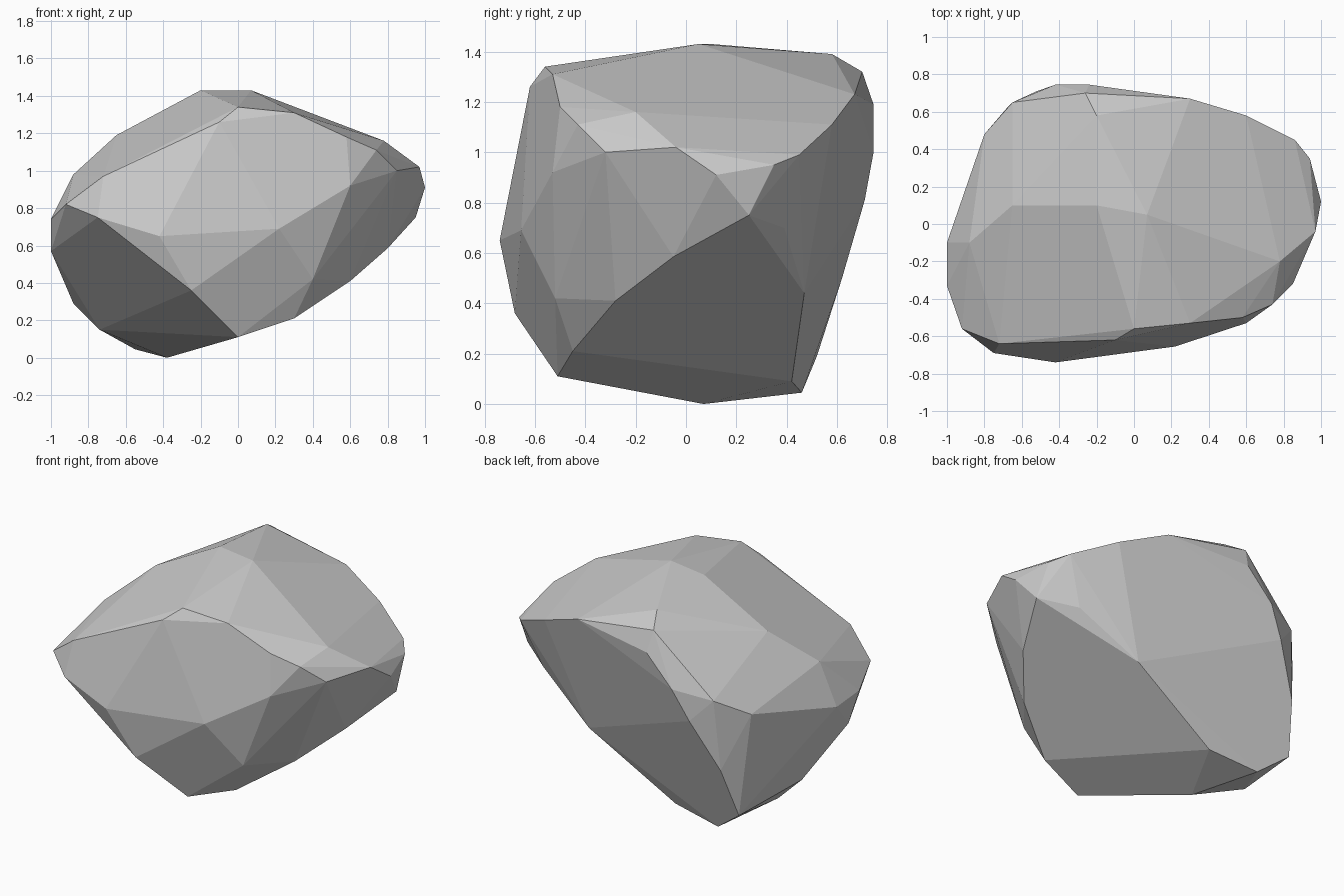
import bpy, bmesh, math

# Corner points of the boulder, grouped by region
underside = [(-.38, .07, 0), (-.55, .46, .045), (-.74, .52, .19), (0, -.51, .11),
             (-.25, -.68, .36), (-.74, .12, .15), (-.88, .08, .29)]
lower_right = [(.3, -.45, .21), (.6, -.28, .41), (.8, -.05, .585), (.95, .25, .75),
               (.74, .39, .7), (.36, .47, .44), (-.22, .42, .09)]
right_tip = [(1, .12, .91), (.97, -.04, 1.02), (.94, .35, .95), (.78, -.2, 1.16)]
front = [(.74, -.43, 1.11), (.85, -.32, 1.0), (.6, -.53, .92), (.22, -.655, .69), (.4, -.52, .42),
         (-.42, -.74, .65), (-.75, -.69, .75), (0, -.56, 1.34), (.3, -.53, 1.31), (-.1, -.62, 1.26),
         (-.72, -.64, .97), (.58, -.5, 1.18)]
left = [(-.92, -.56, .82), (-1, -.33, .74), (-1, -.1, .72), (-1, -.22, .57), (-.93, .08, .76),
        (-.65, .1, 1.19), (-.88, -.1, .98), (-.8, .48, .84), (-.65, .65, .95)]
crown = [(-.2, .1, 1.43), (.07, .05, 1.43), (-.2, .58, 1.39)]
back = [(-.42, .745, 1.0), (-.24, .745, 1.19), (-.26, .7, 1.32), (.3, .67, 1.23),
        (.6, .58, 1.11), (.86, .45, .99), (-.52, .71, .81), (-.68, .62, .5)]

# Wrap the points in a convex hull
bm = bmesh.new()
for region in (underside, lower_right, right_tip, front, left, crown, back):
    for p in region:
        bm.verts.new(p)
bmesh.ops.convex_hull(bm, input=bm.verts[:])
loose = [v for v in bm.verts if not v.link_faces]
bmesh.ops.delete(bm, geom=loose, context='VERTS')

# Merge nearly coplanar triangles into broad facets
bmesh.ops.dissolve_limit(bm, angle_limit=math.radians(4), verts=bm.verts[:], edges=bm.edges[:])
bmesh.ops.recalc_face_normals(bm, faces=bm.faces[:])

mesh = bpy.data.meshes.new("boulder")
bm.to_mesh(mesh)
bm.free()
boulder = bpy.data.objects.new("boulder", mesh)
bpy.context.collection.objects.link(boulder)
